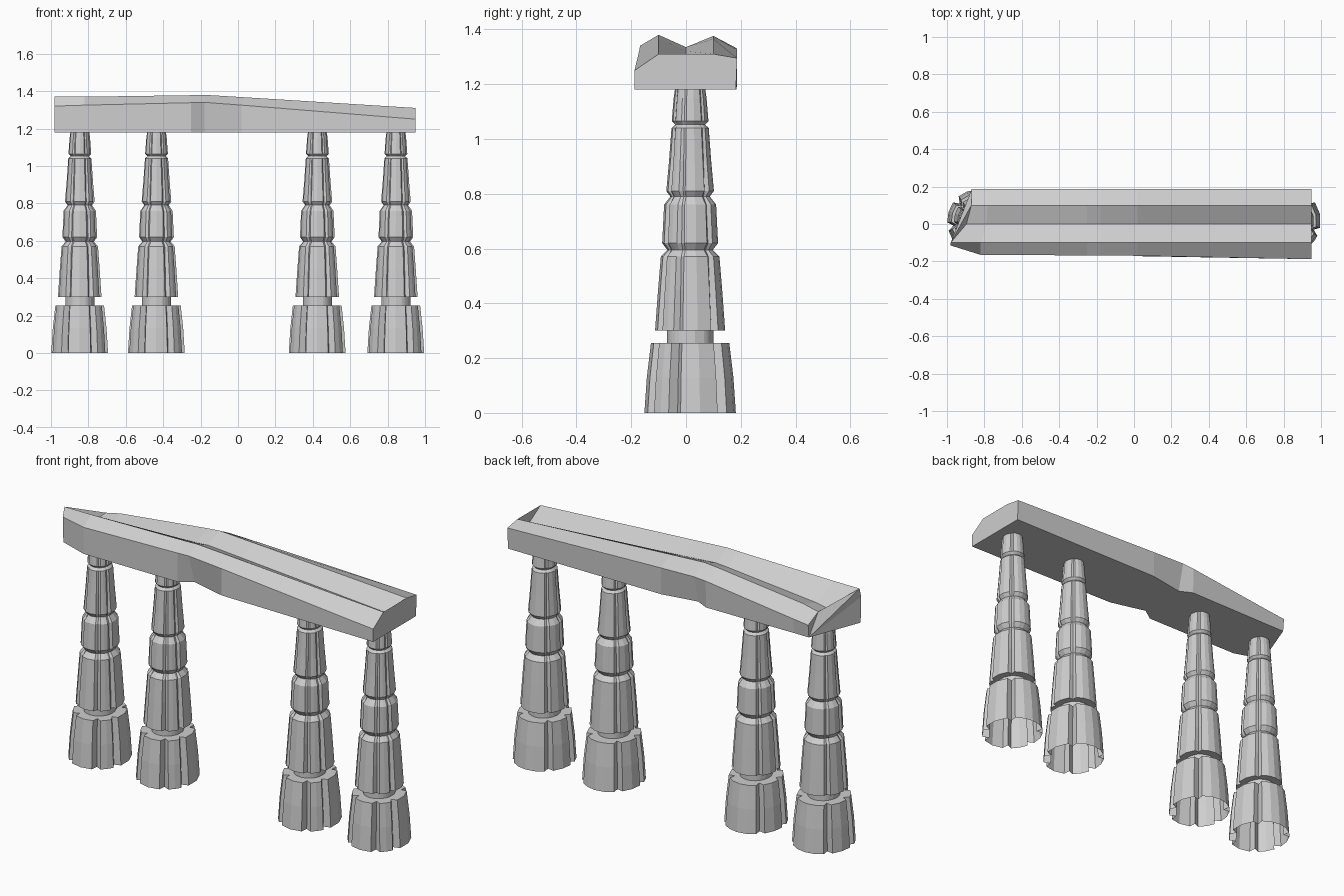
import bpy, bmesh
from math import radians, sin, cos

if "Cube" in bpy.data.objects:
    bpy.data.objects.remove(bpy.data.objects["Cube"], do_unlink=True)

stone = bpy.data.materials.new("grey_stone")
stone.use_nodes = True
stone.diffuse_color = (0.62, 0.62, 0.62, 1)
stone.node_tree.nodes["Principled BSDF"].inputs["Base Color"].default_value = stone.diffuse_color


def loft(name, sections, caps):
    """Skin closed cross-sections in order, optionally closing both ends."""
    bm = bmesh.new()
    loops = [[bm.verts.new(p) for p in section] for section in sections]
    for low, high in zip(loops, loops[1:]):
        for i in range(len(low)):
            j = (i + 1) % len(low)
            bm.faces.new((low[i], low[j], high[j], high[i]))
    if caps:
        ends = [bm.faces.new(loops[0][::-1]), bm.faces.new(loops[-1])]
        bmesh.ops.triangulate(bm, faces=ends)
    bmesh.ops.recalc_face_normals(bm, faces=bm.faces)
    mesh = bpy.data.meshes.new(name)
    bm.to_mesh(mesh)
    bm.free()
    mesh.materials.append(stone)
    obj = bpy.data.objects.new(name, mesh)
    bpy.context.collection.objects.link(obj)
    return obj


# Column outline: round, with weathered vertical grooves
GROOVES = [-122, -60, -20, 45, 135, 190]
HALF = 8
outline = []
for k, angle in enumerate(GROOVES):
    outline += [(angle - HALF, 0), (angle, 1), (angle + HALF, 0)]
    following = GROOVES[k + 1] if k + 1 < len(GROOVES) else GROOVES[0] + 360
    gap = following - angle - 2 * HALF
    steps = max(2, round(gap / 20))
    outline += [(angle + HALF + gap * s / steps, 0) for s in range(1, steps)]

# Stacked drums: height, radius, groove depth
RINGS = [
    (0, .167, .2), (.13, .158, .2), (.255, .143, .2),
    (.255, .085, 0), (.3, .085, 0),
    (.3, .128, .16), (.45, .117, .14), (.57, .107, .12), (.595, .083, .05),
    (.62, .102, .1), (.76, .095, .12), (.79, .072, .05),
    (.81, .087, .15), (.92, .077, .1), (1.04, .068, .08), (1.052, .054, 0),
    (1.065, .067, .08), (1.15, .06, .08), (1.19, .054, .05),
]


def ring(z, radius, depth):
    points = []
    for angle, groove in outline:
        r = radius * (1 - depth * groove)
        points.append((.92 * r * cos(radians(angle)), r * sin(radians(angle)), z))
    return points


# Four matching columns, open underneath
first = loft("column_1", [ring(*r) for r in RINGS], False)
for n, x in enumerate((-.845, -.435, .425, .845), 1):
    column = first
    if n > 1:
        column = first.copy()
        column.name = f"column_{n}"
        bpy.context.collection.objects.link(column)
    column.location = (x, .015, 0)

# Lintel: two long ridges with a valley between them
BASE = 1.18


def section(x, skew, front, foot, shoulder, ridge, valley, ridge2, shoulder2, back):
    profile = [(foot, BASE), (front, shoulder), (-.1, ridge), (0, valley),
               (.1, ridge2), (.187, shoulder2), (back, BASE)]
    return [(x + skew * min(1, max(0, (y + .1) / .13)), y, z) for y, z in profile]


loft("lintel", [
    section(-.98, .11, -.115, -.11, 1.32, 1.37, 1.26, 1.29, 1.25, .18),
    section(-.82, .04, -.165, -.165, 1.325, 1.37, 1.28, 1.31, 1.26, .18),
    section(-.25, 0, -.168, -.168, 1.338, 1.378, 1.33, 1.37, 1.325, .185),
    section(-.18, 0, -.168, -.12, 1.34, 1.38, 1.335, 1.376, 1.33, .15),
    section(.02, 0, -.17, -.172, 1.325, 1.368, 1.32, 1.365, 1.325, .185),
    section(.95, 0, -.188, -.188, 1.25, 1.31, 1.25, 1.31, 1.295, .182),
], True)
